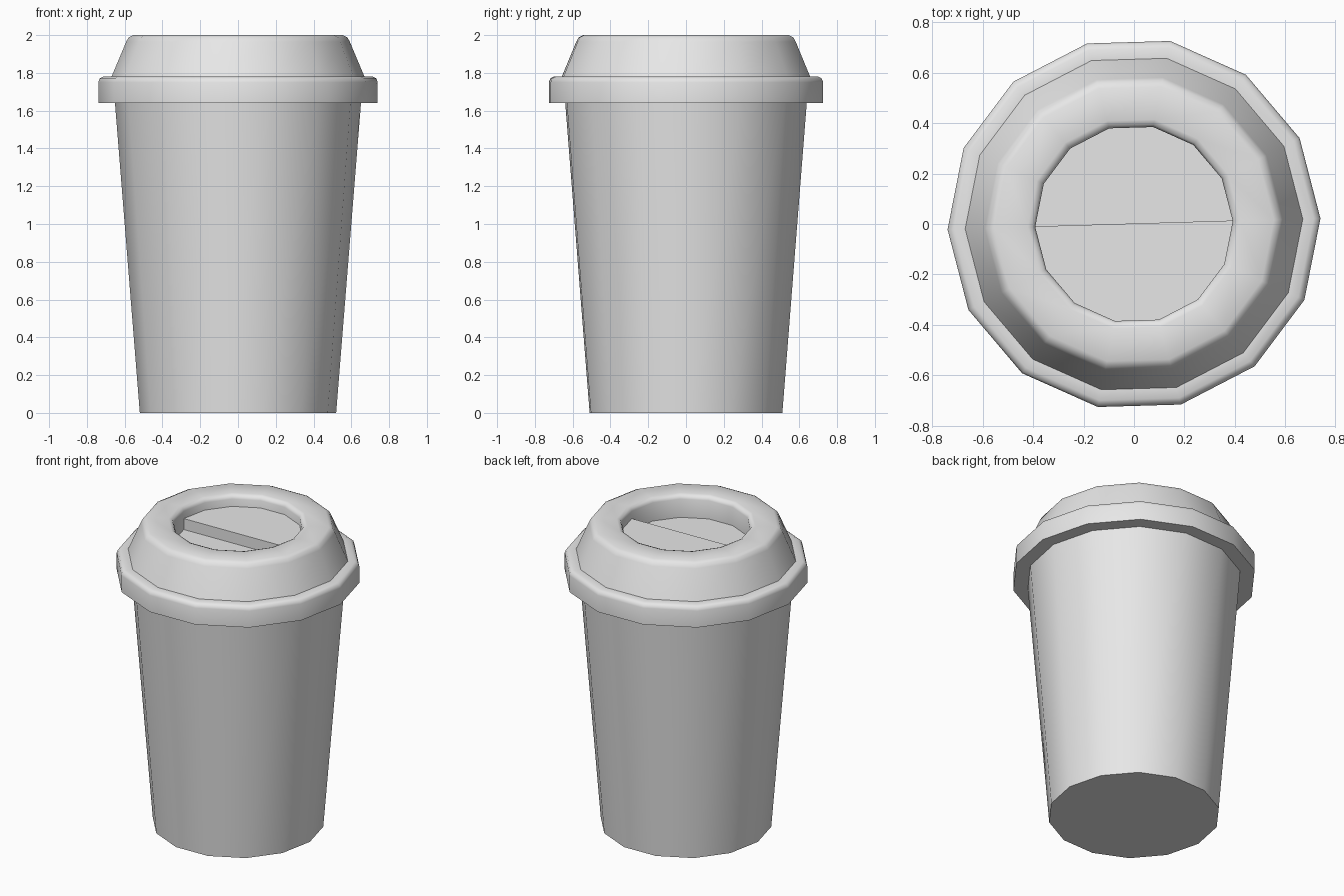
import bpy, bmesh, math

SIDES = 14
TURN = math.radians(1.7)

cube = bpy.data.objects.get("Cube")
if cube:
    bpy.data.objects.remove(cube, do_unlink=True)

grey = bpy.data.materials.new("plain grey")
grey.use_nodes = True
colour = (0.8, 0.8, 0.8, 1)
grey.diffuse_color = colour
grey.node_tree.nodes["Principled BSDF"].inputs["Base Color"].default_value = colour


def ring_point(r, z, i):
    a = TURN + math.tau * i / SIDES
    return (r * math.cos(a), r * math.sin(a), z)


def finish(bm, name):
    mesh = bpy.data.meshes.new(name)
    bm.to_mesh(mesh)
    bm.free()
    mesh.materials.append(grey)
    obj = bpy.data.objects.new(name, mesh)
    bpy.context.collection.objects.link(obj)
    bpy.ops.object.select_all(action="DESELECT")
    obj.select_set(True)
    bpy.context.view_layer.objects.active = obj
    bpy.ops.object.shade_smooth_by_angle(angle=math.radians(50))
    return obj


def lathe(name, profile, cap_first=False, cap_last=False):
    """Turn an (r, z) profile, listed from bottom outside to top inside."""
    bm = bmesh.new()
    rings = [[bm.verts.new(ring_point(r, z, i)) for i in range(SIDES)]
             for r, z in profile]
    for low, high in zip(rings, rings[1:]):
        for i in range(SIDES):
            j = (i + 1) % SIDES
            bm.faces.new((low[i], low[j], high[j], high[i]))
    if cap_first:
        bm.faces.new(rings[0][::-1])
    if cap_last:
        bm.faces.new(rings[-1])
    return finish(bm, name)


# Tapered cup with a closed base
lathe("cup", [(0.52, 0), (0.652, 1.645)], cap_first=True)

# Lid: underside, flange with rounded edge, sloped dome, rounded top, recess
lathe("lid", [
    (0.645, 1.64), (0.74, 1.64),
    (0.74, 1.75), (0.733, 1.77), (0.713, 1.78),
    (0.67, 1.78),
    (0.592, 1.965), (0.58, 1.988), (0.555, 2.0),
    (0.422, 2.0), (0.401, 1.992), (0.392, 1.972),
    (0.392, 1.85),
], cap_last=True)

# Raised back half of the recess floor, with its step facing the front
bm = bmesh.new()
half = [bm.verts.new(ring_point(0.392, 1.923, i)) for i in range(SIDES // 2 + 1)]
bm.faces.new(half)
foot = [bm.verts.new(ring_point(0.392, 1.85, i)) for i in (0, SIDES // 2)]
bm.faces.new((half[0], half[-1], foot[1], foot[0]))
finish(bm, "raised_lid_floor")
